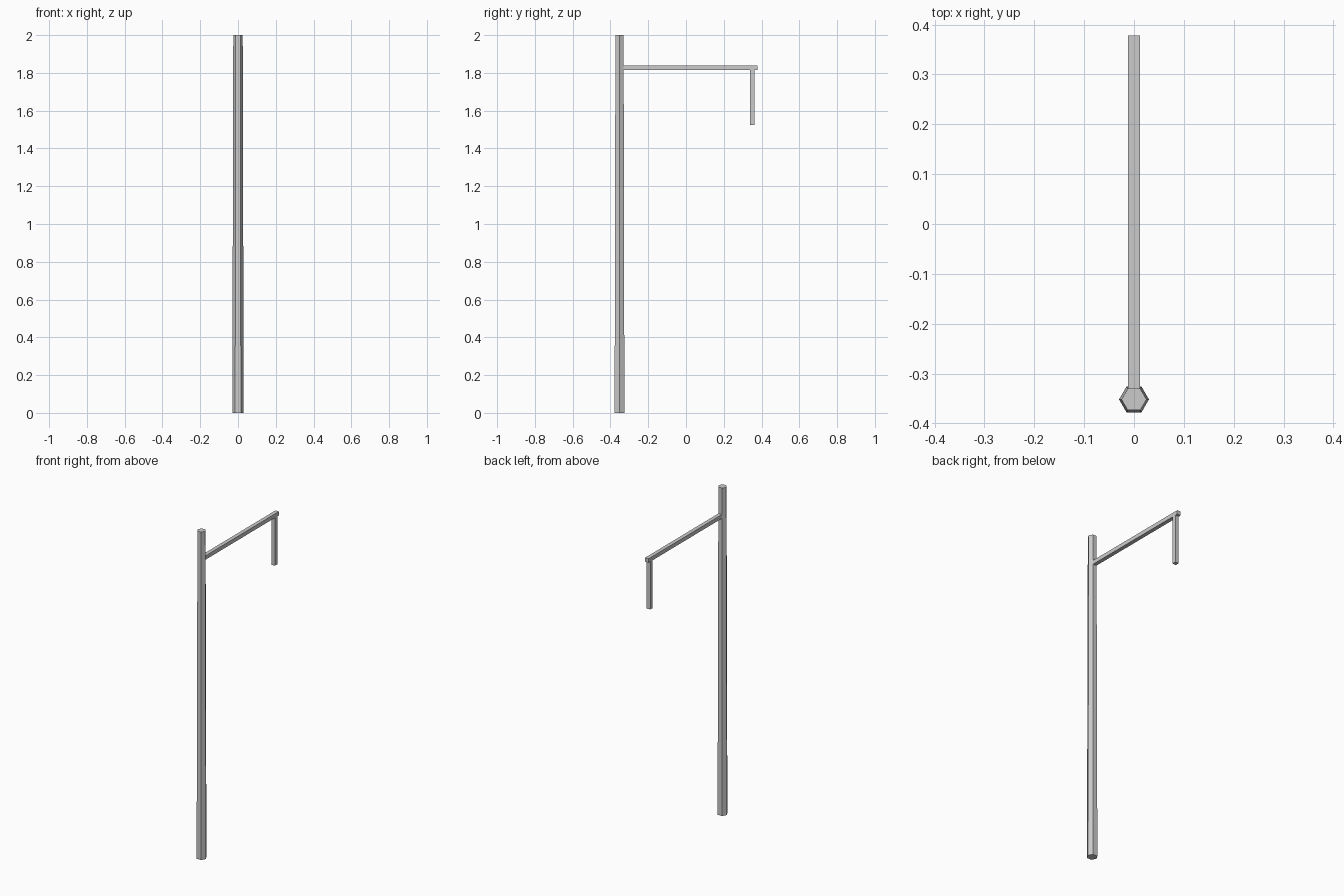
import bpy
from mathutils import Vector

if "Cube" in bpy.data.objects:
    bpy.data.objects.remove(bpy.data.objects["Cube"])


def prism(name, start, end, r1, r2, sides, turn=0.0):
    """Closed flat-sided prism or taper from start to end."""
    start, end = Vector(start), Vector(end)
    axis = end - start
    bpy.ops.mesh.primitive_cone_add(vertices=sides, radius1=r1, radius2=r2,
                                    depth=axis.length, location=(start + end) / 2)
    ob = bpy.context.object
    ob.name = name
    return ob


def box(name, lo, hi):
    """Box between two opposite corners."""
    lo, hi = Vector(lo), Vector(hi)
    bpy.ops.mesh.primitive_cube_add(size=1, location=(lo + hi) / 2)
    ob = bpy.context.object
    ob.name = name
    ob.scale = hi - lo
    bpy.ops.object.transform_apply(location=False, rotation=False, scale=True)
    return ob


POLE_Y = -0.352
HALF = 0.012

# Tapered hexagonal upright, corners pointing along x
pole = prism("pole", (0, POLE_Y, 0), (0, POLE_Y, 2), 0.030, 0.025, 6)
pole.rotation_euler.z = 0.5235988

# Square horizontal arm reaching back from the pole
box("arm", (-HALF, -0.331, 1.815), (HALF, 0.378, 1.839))

# Square rod hanging near the arm's end
box("hanging_rod", (-HALF, 0.338, 1.523), (HALF, 0.362, 1.815))
